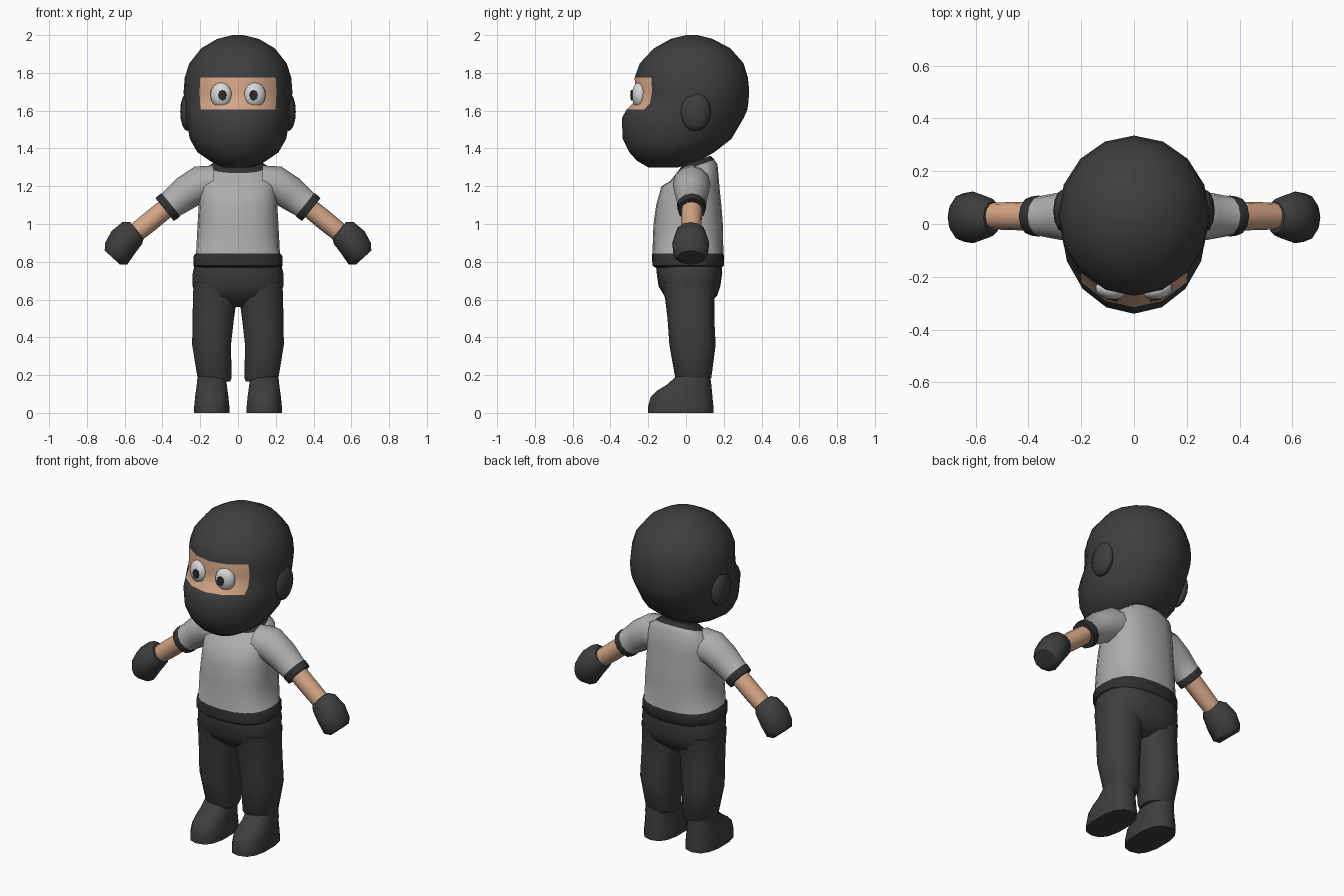
import bpy, bmesh, math
from mathutils import Vector, Matrix

cube = bpy.data.objects.get("Cube")
if cube:
    bpy.data.objects.remove(cube, do_unlink=True)


def material(name, r, g, b):
    m = bpy.data.materials.new(name)
    m.use_nodes = True
    m.diffuse_color = (r, g, b, 1)
    m.node_tree.nodes["Principled BSDF"].inputs["Base Color"].default_value = (r, g, b, 1)
    return m


CHARCOAL = material("charcoal cloth", .048, .048, .048)
TRIM = material("dark trim", .03, .03, .03)
GREY = material("light grey shirt", .42, .42, .42)
SKIN = material("skin", .66, .38, .24)
WHITE = material("eye white", .68, .68, .68)
BLACK = material("pupil", .025, .025, .025)


def finish(name, bm, mats, angle=50):
    bmesh.ops.recalc_face_normals(bm, faces=bm.faces)
    mesh = bpy.data.meshes.new(name)
    bm.to_mesh(mesh)
    bm.free()
    for m in mats:
        mesh.materials.append(m)
    obj = bpy.data.objects.new(name, mesh)
    bpy.context.collection.objects.link(obj)
    bpy.ops.object.select_all(action='DESELECT')
    obj.select_set(True)
    bpy.context.view_layer.objects.active = obj
    bpy.ops.object.shade_smooth_by_angle(angle=math.radians(angle))
    return obj


def loft(name, rings, mats, rule=lambda band, k: 0, angle=50):
    """Skin a stack of equal rings; rule picks the material of each face."""
    bm = bmesh.new()
    rows = [[bm.verts.new(p) for p in ring] for ring in rings]
    n = len(rows[0])
    for i in range(len(rows) - 1):
        for k in range(n):
            j = (k + 1) % n
            f = bm.faces.new((rows[i][k], rows[i][j], rows[i + 1][j], rows[i + 1][k]))
            f.material_index = rule(i, k)
    bm.faces.new(rows[0]).material_index = rule(0, n // 2)
    bm.faces.new(rows[-1]).material_index = rule(len(rows) - 2, n // 2)
    return finish(name, bm, mats, angle)


def level_ring(z, half, front, back, cx=0, n=16, power=2.0, tilt=0):
    """Horizontal rounded ring that starts at the front."""
    mid, depth = (front + back) / 2, (back - front) / 2
    pts = []
    for k in range(n):
        t = math.tau * k / n
        s, c = math.sin(t), math.cos(t)
        x = math.copysign(abs(s) ** (2 / power), s) * half
        y = -math.copysign(abs(c) ** (2 / power), c) * depth
        pts.append(Vector((cx + x, mid + y, z + tilt * y)))
    return pts


def arm_ring(side, x, z, slope, across, deep, y=.03, n=12):
    """Ring whose axis points outward and down by slope degrees."""
    a = math.radians(slope)
    up = Vector((math.sin(a), 0, math.cos(a)))
    pts = []
    for k in range(n):
        t = math.tau * k / n
        p = Vector((x, y, z)) + up * across * math.cos(t) + Vector((0, deep * math.sin(t), 0))
        pts.append(Vector((side * p.x, p.y, p.z)))
    return pts


def ball(name, loc, scale, mat, turn=0, u=16, v=10):
    bm = bmesh.new()
    bmesh.ops.create_uvsphere(bm, u_segments=u, v_segments=v, radius=1)
    bm.transform(Matrix.Translation(loc) @ Matrix.Rotation(turn, 4, 'Z')
                 @ Matrix.Diagonal((*scale, 1)))
    return finish(name, bm, [mat], 60)


# Hooded head, with the eye opening as skin-coloured faces
head = [(1.30, .08, -.20, -.04), (1.335, .15, -.26, .07), (1.38, .215, -.30, .15),
        (1.45, .255, -.335, .24), (1.56, .275, -.34, .305), (1.605, .28, -.315, .325),
        (1.64, .284, -.28, .33), (1.70, .288, -.268, .335), (1.775, .282, -.272, .328),
        (1.85, .258, -.245, .305), (1.93, .195, -.17, .235), (1.98, .11, -.08, .14),
        (2.0, .03, .0, .06)]
loft("hooded_head", [level_ring(*r) for r in head], [CHARCOAL, SKIN],
     lambda band, k: int(5 <= band <= 7 and k in (0, 1, 14, 15)), 60)

# Shirt body with dark hem and collar
shirt = [(.77, .225, -.165, .19), (.78, .237, -.178, .20), (.835, .234, -.18, .20),
         (.845, .222, -.178, .198), (1.0, .214, -.172, .195), (1.1, .208, -.158, .187),
         (1.2, .204, -.13, .177), (1.27, .19, -.085, .167), (1.305, .145, -.05, .15),
         (1.335, .11, -.02, .13)]
loft("shirt_body",
     [level_ring(*r, n=20, power=2.5, tilt=.35 if r[0] > 1.25 else 0) for r in shirt],
     [GREY, TRIM], lambda band, k: int(band < 3 or band == 8))

# Hips
hips = [(.56, .10, -.05, .10), (.62, .225, -.115, .165), (.67, .24, -.145, .182),
        (.74, .24, -.155, .192), (.79, .228, -.16, .19)]
loft("trouser_hips", [level_ring(*r, n=20, power=2.5) for r in hips], [CHARCOAL])

for side, word in ((1, "left"), (-1, "right")):
    # Trouser leg: height, centre, half width, front, back
    leg = [(.165, .122, .082, -.045, .12), (.185, .124, .092, -.057, .134),
           (.36, .14, .105, -.088, .157), (.50, .131, .112, -.098, .15),
           (.60, .123, .118, -.11, .15), (.69, .121, .117, -.13, .165)]
    loft(word + "_trouser_leg",
         [level_ring(z, w, f, b, side * c, 14, 2.4) for z, c, w, f, b in leg], [CHARCOAL])

    # Boot
    boot = [(0, .095, -.20, .145), (.035, .095, -.20, .145), (.085, .09, -.187, .14),
            (.12, .085, -.15, .137), (.15, .081, -.10, .134), (.20, .076, -.045, .127)]
    loft(word + "_boot",
         [level_ring(*r, cx=side * .139, n=14, power=2.5) for r in boot], [CHARCOAL])

    # Sleeve with dark cuff, forearm and mitten
    sleeve = [(.13, 1.215, 0, .095, .10), (.21, 1.207, 12, .099, .10),
              (.28, 1.162, 32, .09, .09), (.355, 1.103, 39, .076, .076),
              (.36, 1.099, 39, .08, .078), (.388, 1.076, 39, .077, .074)]
    loft(word + "_sleeve", [arm_ring(side, *r) for r in sleeve], [GREY, TRIM],
         lambda band, k: int(band >= 3))
    forearm = [(.36, 1.10, 39, .052, .056), (.47, 1.01, 39, .053, .053),
               (.56, .938, 39, .05, .05)]
    loft(word + "_forearm", [arm_ring(side, *r) for r in forearm], [SKIN])
    mitten = [(.535, .966, 39, .056, .06), (.56, .952, 42, .078, .08),
              (.61, .90, 44, .086, .098), (.645, .842, 46, .082, .092),
              (.665, .822, 48, .055, .07)]
    loft(word + "_mitten", [arm_ring(side, *r, y=.025) for r in mitten], [CHARCOAL])

    # Ear bump under the hood
    ball(word + "_ear", (side * .267, .05, 1.595), (.039, .082, .103), CHARCOAL, u=12, v=8)

    # Eye with thin pupil plate
    turn = side * .22
    ball(word + "_eye", (side * .09, -.25, 1.683), (.058, .036, .066), WHITE, turn)
    bm = bmesh.new()
    bmesh.ops.create_cone(bm, cap_ends=True, segments=8, radius1=1, radius2=1, depth=1)
    bm.transform(Matrix.Translation((side * .083, -.286, 1.682)) @ Matrix.Rotation(turn, 4, 'Z')
                 @ Matrix.Diagonal((.022, .009, .028, 1)) @ Matrix.Rotation(math.pi / 2, 4, 'X'))
    finish(word + "_pupil", bm, [BLACK])
